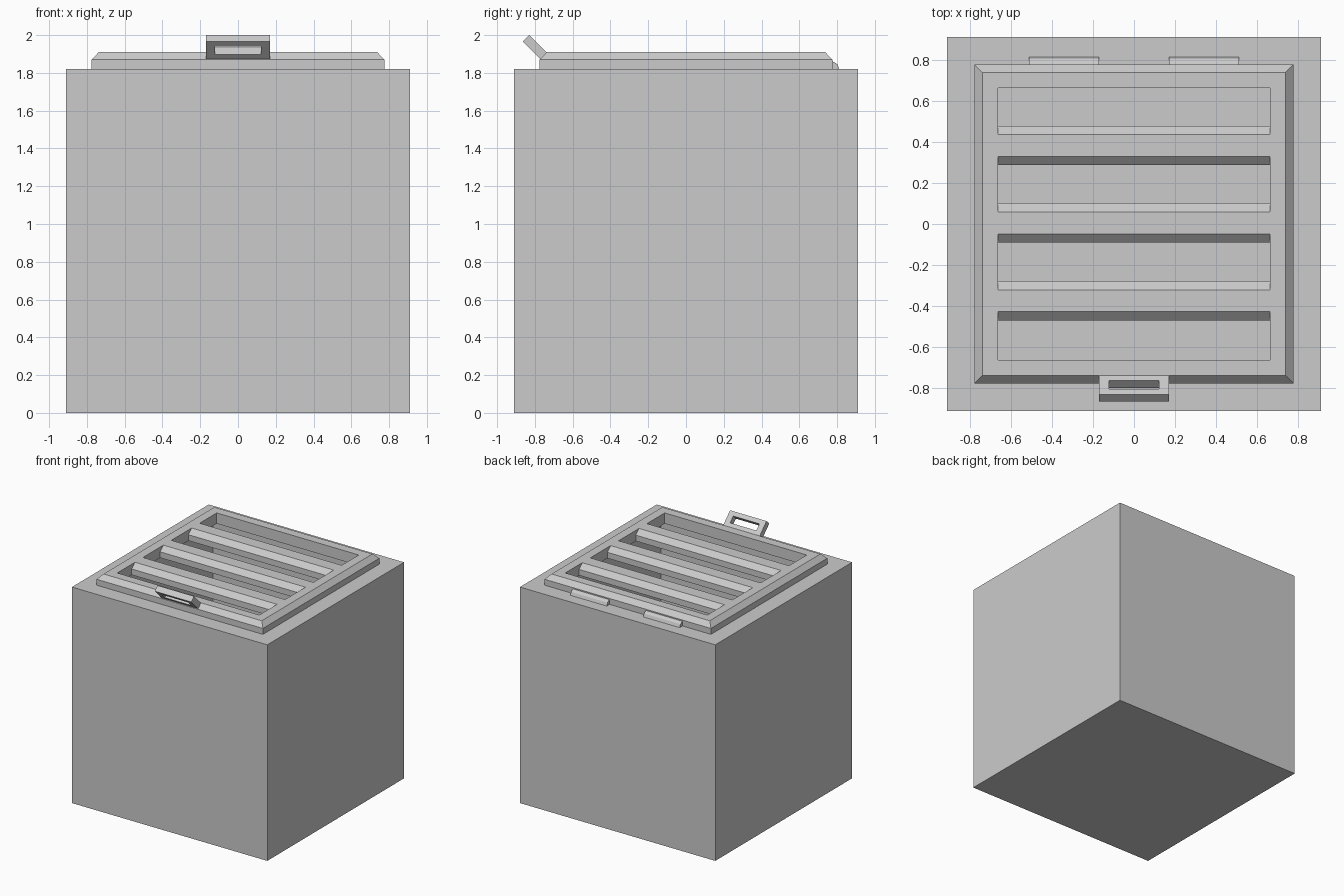
import bpy
import bmesh
from math import radians
from mathutils import Matrix

default = bpy.data.objects.get("Cube")
if default:
    bpy.data.objects.remove(default, do_unlink=True)

grey = bpy.data.materials.new("plain grey")
grey.use_nodes = True
colour = (0.6, 0.6, 0.6, 1)
grey.diffuse_color = colour
grey.node_tree.nodes["Principled BSDF"].inputs["Base Color"].default_value = colour


def finish(name, bm, matrix=None):
    bmesh.ops.recalc_face_normals(bm, faces=bm.faces[:])
    mesh = bpy.data.meshes.new(name)
    bm.to_mesh(mesh)
    bm.free()
    mesh.materials.append(grey)
    obj = bpy.data.objects.new(name, mesh)
    bpy.context.collection.objects.link(obj)
    if matrix:
        obj.matrix_world = matrix
    return obj


def rectangle_loft(name, steps, closed, matrix=None):
    """Join rectangles (half width, half depth, z); closed makes a frame."""
    bm = bmesh.new()
    loops = [[bm.verts.new((sx * w, sy * d, z))
              for sx, sy in ((-1, -1), (1, -1), (1, 1), (-1, 1))]
             for w, d, z in steps]
    pairs = list(zip(loops, loops[1:]))
    if closed:
        pairs.append((loops[-1], loops[0]))
    else:
        bm.faces.new(loops[0])
        bm.faces.new(loops[-1])
    for a, b in pairs:
        for i in range(4):
            j = (i + 1) % 4
            bm.faces.new((a[i], a[j], b[j], b[i]))
    return finish(name, bm, matrix)


def extrude_x(name, profile, x0, x1):
    """Extrude a (y, z) profile from x0 to x1."""
    bm = bmesh.new()
    face = bm.faces.new([bm.verts.new((x0, y, z)) for y, z in profile])
    result = bmesh.ops.extrude_face_region(bm, geom=[face])
    moved = [v for v in result["geom"] if isinstance(v, bmesh.types.BMVert)]
    bmesh.ops.translate(bm, verts=moved, vec=(x1 - x0, 0, 0))
    return finish(name, bm)


# Hollow body, open under the lid
half, rim, top = 0.91, 0.775, 1.82
rectangle_loft("crate_body", [(half, half, 0), (half, half, top),
                              (rim, rim, top), (rim, rim, 0.13)], False)

# Lid frame with chamfered outer edge
lid_top, shoulder, window = 1.91, 1.87, 0.662
rectangle_loft("lid_frame", [(rim, rim, top), (rim, rim, shoulder),
                             (0.737, 0.737, lid_top), (window, window, lid_top),
                             (window, window, top)], True)

# Three chamfered slats across the window
for i, y in enumerate((-0.373, 0.005, 0.382)):
    wide, narrow = 0.096, 0.053
    extrude_x(f"lid_slat_{i + 1}",
              [(y - wide, top), (y + wide, top), (y + wide, shoulder),
               (y + narrow, lid_top), (y - narrow, lid_top),
               (y - wide, shoulder)], -window, window)

# Slanted front handle with a finger slot
tilt = Matrix.Translation((0, -0.8, 1.936)) @ Matrix.Rotation(radians(135), 4, "X")
rectangle_loft("front_handle", [(0.17, 0.066, -0.025), (0.17, 0.066, 0.025),
                                (0.122, 0.029, 0.025), (0.122, 0.029, -0.025)],
               True, tilt)

# Rounded hinges at the back
hinge = [(rim, top), (rim, 1.86), (0.785, 1.857), (0.802, 1.845), (0.812, top)]
for name, x0 in (("right_hinge", -0.51), ("left_hinge", 0.17)):
    extrude_x(name, hinge, x0, x0 + 0.34)
